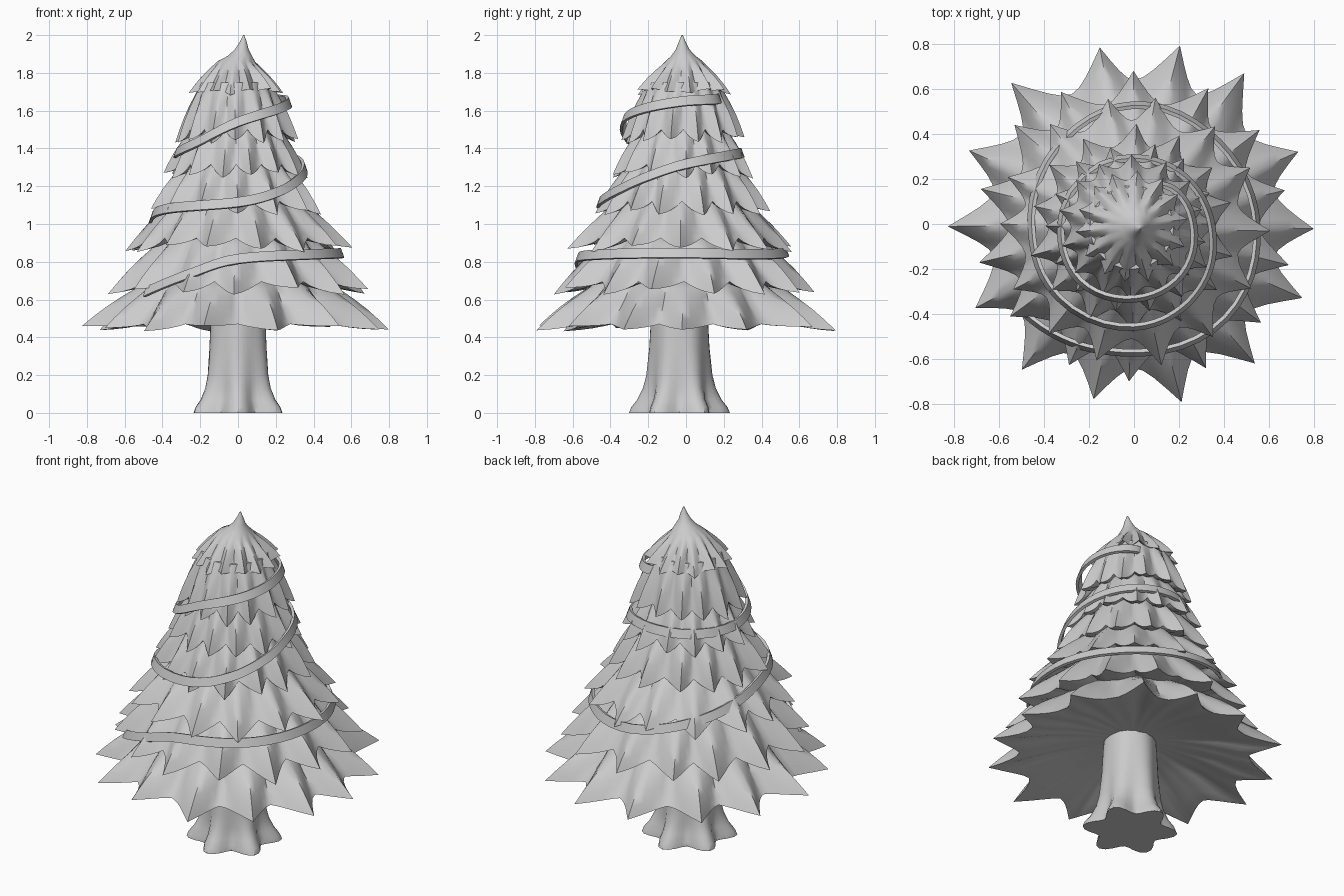
import bpy, bmesh, math, random
from mathutils import Vector

if "Cube" in bpy.data.objects:
    bpy.data.objects.remove(bpy.data.objects["Cube"])

random.seed(4)


def finish(name, bm, angle=40):
    bmesh.ops.recalc_face_normals(bm, faces=bm.faces)
    me = bpy.data.meshes.new(name)
    bm.to_mesh(me)
    bm.free()
    ob = bpy.data.objects.new(name, me)
    bpy.context.collection.objects.link(ob)
    bpy.ops.object.select_all(action='DESELECT')
    ob.select_set(True)
    bpy.context.view_layer.objects.active = ob
    bpy.ops.object.shade_smooth_by_angle(angle=math.radians(angle))
    return ob


def loft(bm, rings, cap=True):
    """Skin a list of closed rings, optionally capping both ends."""
    vs = [[bm.verts.new(p) for p in r] for r in rings]
    n = len(vs[0])
    for a, b in zip(vs, vs[1:]):
        for i in range(n):
            j = (i + 1) % n
            bm.faces.new((a[i], a[j], b[j], b[i]))
    if cap:
        bm.faces.new(vs[0])
        bm.faces.new(vs[-1])


def smooth_path(pts, steps):
    """Catmull-Rom through tuples."""
    pts = [Vector(p) for p in pts]
    pts = [pts[0] * 2 - pts[1]] + pts + [pts[-1] * 2 - pts[-2]]
    out = []
    for a, b, c, d in zip(pts, pts[1:], pts[2:], pts[3:]):
        for k in range(steps):
            t = k / steps
            out.append(0.5 * (2 * b + (c - a) * t + (2 * a - 5 * b + 4 * c - d) * t * t
                              + (3 * b - a - 3 * c + d) * t ** 3))
    return out + [pts[-2]]


# Trunk with six flared roots
bm = bmesh.new()
rings = []
for z, r, lobe in [(0, .225, .042), (.03, .217, .038), (.07, .193, .03), (.13, .175, .018),
                   (.2, .166, .009), (.35, .155, .004), (.5, .148, .003), (.62, .14, 0)]:
    ring = []
    for i in range(48):
        a = 2 * math.pi * i / 48
        q = r + lobe * math.cos(6 * (a - math.pi / 2))
        ring.append((q * math.cos(a), -.035 + q * math.sin(a), z))
    rings.append(ring)
loft(bm, rings)
finish("trunk", bm)


# Foliage tier: a full skirt of pointed, ridged leaves with a hollow underside
def tier(name, cx, cy, r_top, z_top, r_val, r_tip, z_tip, drop, phase, flare=1.0, apex=None):
    n, m = 14, 8
    step = 2 * math.pi / n
    tips = [(random.uniform(-.05, .05), random.uniform(-.025, .03), random.uniform(-.025, .015))
            for _ in range(n)]
    hem = []
    for i in range(n):
        da, dr, dz = tips[i]
        for k in range(m):
            u = k / m - .5
            s = 1 - 2 * abs(u)
            a = (i + phase + u) * step + da * s
            r = r_val + (r_tip * (1 + dr) - r_val) * s ** 1.8
            z = z_tip + dz * s + drop * (1 - s) ** 1.5
            hem.append((a, r, z, s))
    rings = []
    for r, z, ox, oy in apex or []:
        rings.append([(cx + ox + r * math.cos(h[0]), cy + oy + r * math.sin(h[0]), z)
                      for h in hem])
    for t in (0, .2, .4, .6, .8, .92, 1):
        ring = []
        for a, r, z, s in hem:
            # bulge the leaf body outward, pinch it in between leaves
            puff = r_tip * math.sin(math.pi * t) * (.04 - .06 * (1 - s) ** 2.5)
            q = r_top + (r - r_top) * t ** flare + puff
            ring.append((cx + q * math.cos(a), cy + q * math.sin(a), z_top + (z - z_top) * t))
        rings.append(ring)
    # underside
    for f, rise in ((.85, .015), (.6, .06), (.2, .1)):
        rings.append([(cx + r * f * math.cos(a), cy + r * f * math.sin(a),
                       z + (z_tip + drop * .3 - z) * (1 - f) + rise) for a, r, z, s in hem])
    bm = bmesh.new()
    loft(bm, rings)
    finish(name, bm, 60)


tier("foliage_1", 0, 0, .46, .71, .64, .815, .45, .02, 0, 1.1)
tier("foliage_2", 0, -.01, .385, .945, .555, .69, .65, .045, .5, 1.1)
tier("foliage_3", -.01, -.025, .305, 1.16, .485, .60, .875, .05, 0, 1.1)
tier("foliage_4", -.01, -.02, .255, 1.35, .37, .455, 1.07, .05, .5)
tier("foliage_5", -.01, -.015, .215, 1.53, .31, .375, 1.265, .05, 0)
tier("foliage_6", -.01, -.015, .185, 1.75, .27, .325, 1.45, .05, .5)
tier("foliage_top", -.01, -.01, .10, 1.86, .205, .25, 1.705, .0, .25, 1.0,
     apex=[(.003, 2, .04, -.01), (.018, 1.965, .038, -.01), (.036, 1.925, .03, -.008),
           (.064, 1.89, .02, -.004)])

# Ribbon garland spiralling up the tree: degrees, radius, height
path = [(-142, .62, .64), (-115, .58, .74), (-90, .56, .815), (-45, .575, .84), (0, .545, .845),
        (45, .53, .84), (90, .54, .855), (135, .49, .93), (180, .455, 1.03), (215, .46, 1.08),
        (270, .445, 1.115), (300, .42, 1.17), (330, .385, 1.25), (360, .345, 1.315),
        (405, .315, 1.36), (450, .305, 1.375), (540, .325, 1.375), (585, .34, 1.42),
        (630, .32, 1.54), (675, .30, 1.61), (720, .265, 1.65), (765, .24, 1.66), (795, .18, 1.67)]
bm = bmesh.new()
rings = []
for d, r, z in smooth_path(path, 6):
    a = math.radians(d)
    rings.append([((r + o) * math.cos(a), -.012 + (r + o) * math.sin(a), z + h)
                  for o, h in ((.002, -.028), (.018, -.023), (0, .027), (-.016, .022))])
loft(bm, rings)
finish("garland", bm, 35)
